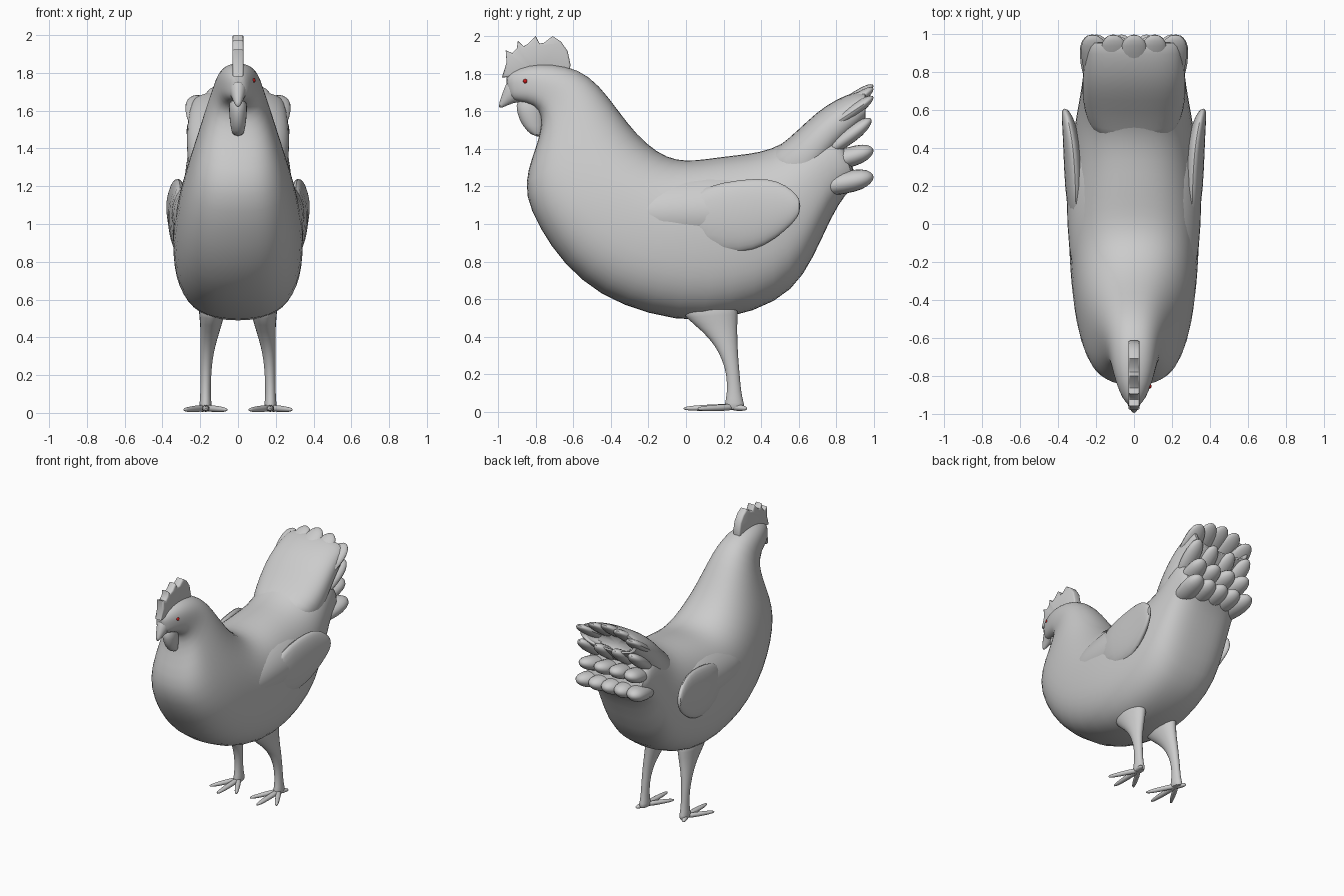
import bpy, bmesh, math
from mathutils import Vector

TAU = math.tau


def finish(name, bm, mirror=False, subsurf=1, angle=60):
    bmesh.ops.recalc_face_normals(bm, faces=bm.faces)
    mesh = bpy.data.meshes.new(name)
    bm.to_mesh(mesh)
    bm.free()
    ob = bpy.data.objects.new(name, mesh)
    bpy.context.collection.objects.link(ob)
    if mirror:
        ob.modifiers.new("Mirror", 'MIRROR')
    if subsurf:
        m = ob.modifiers.new("Smooth", 'SUBSURF')
        m.levels = m.render_levels = subsurf
    bpy.ops.object.select_all(action='DESELECT')
    bpy.context.view_layer.objects.active = ob
    ob.select_set(True)
    bpy.ops.object.shade_smooth_by_angle(angle=math.radians(angle))
    return ob


def loft(bm, rings, sides=24, top=2.0, bottom=2.0):
    """Skin rings given as (top y, top z, bottom y, bottom z, half width, centre x)."""
    prev = None
    for i, r in enumerate(rings):
        ty, tz, by, bz, w = r[:5]
        cx = r[5] if len(r) > 5 else 0
        loop = []
        for k in range(sides):
            c, s = math.cos(TAU * k / sides), math.sin(TAU * k / sides)
            n = top if s > 0 else bottom
            u = math.copysign(abs(c) ** (2 / n), c)
            v = math.copysign(abs(s) ** (2 / n), s)
            loop.append(bm.verts.new((cx + w * u,
                                      (ty + by) / 2 + v * (ty - by) / 2,
                                      (tz + bz) / 2 + v * (tz - bz) / 2)))
        if prev:
            for k in range(sides):
                j = (k + 1) % sides
                bm.faces.new((prev[k], prev[j], loop[j], loop[k]))
        if i in (0, len(rings) - 1):
            bm.faces.new(loop)
        prev = loop


def spike(bm, a, b, w, h, profile, sides=10):
    """Tapered round-section spike from a to b, running roughly along y."""
    a, b = Vector(a), Vector(b)
    rings = []
    for f, s in profile:
        p = a.lerp(b, f)
        rings.append((p.y, p.z + h * s, p.y, p.z - h * s, w * s, p.x))
    loft(bm, rings, sides)


# body with neck and head
bm = bmesh.new()
loft(bm, [
    (-.965, 1.79, -.945, 1.68, .03),
    (-.925, 1.815, -.92, 1.655, .06),
    (-.84, 1.85, -.85, 1.645, .093),
    (-.71, 1.855, -.775, 1.61, .12),
    (-.57, 1.825, -.765, 1.53, .135),
    (-.46, 1.74, -.79, 1.43, .17),
    (-.36, 1.605, -.845, 1.29, .215),
    (-.26, 1.475, -.86, 1.15, .26),
    (-.15, 1.38, -.785, .98, .30),
    (-.05, 1.34, -.655, .785, .325),
    (.05, 1.34, -.46, .615, .34),
    (.15, 1.355, -.2, .515, .35),
    (.27, 1.37, .08, .468, .345),
    (.4, 1.385, .37, .53, .33),
    (.51, 1.425, .57, .64, .312),
    (.6, 1.49, .68, .82, .292),
    (.69, 1.55, .77, 1.03, .277),
    (.76, 1.54, .85, 1.165, .268),
    (.83, 1.46, .91, 1.20, .25),
    (.845, 1.40, .915, 1.24, .18),
], top=2.3, bottom=2.7)
finish("body", bm)

# beak
bm = bmesh.new()
loft(bm, [(-.85, 1.80, -.80, 1.64, .075), (-.945, 1.785, -.89, 1.65, .05),
          (-.968, 1.725, -.94, 1.635, .034), (-1.0, 1.63, -.995, 1.61, .01)], 12)
finish("beak", bm)

# comb with rounded points
outline = [(-.98, 1.78), (-.955, 1.86), (-.96, 1.925), (-.925, 1.91), (-.90, 1.935),
           (-.895, 1.975), (-.865, 1.945), (-.84, 1.96), (-.80, 2.0), (-.78, 1.96),
           (-.755, 1.965), (-.71, 2.0), (-.665, 1.97), (-.63, 1.92), (-.615, 1.85),
           (-.62, 1.80), (-.80, 1.79)]
bm = bmesh.new()
face = bm.faces.new([bm.verts.new((-.03, y, z)) for y, z in outline])
new = bmesh.ops.extrude_face_region(bm, geom=[face])["geom"]
bmesh.ops.translate(bm, vec=(.06, 0, 0), verts=[v for v in new if isinstance(v, bmesh.types.BMVert)])
rim = [e for e in bm.edges if abs(e.verts[0].co.x - e.verts[1].co.x) < 1e-4]
bmesh.ops.bevel(bm, geom=rim, offset=.01, segments=2, profile=.5, affect='EDGES')
finish("comb", bm, subsurf=0, angle=50)

# wattle under the beak
bm = bmesh.new()
loft(bm, [(-.76, 1.68, -.91, 1.67, .05), (-.755, 1.59, -.905, 1.595, .05),
          (-.75, 1.52, -.875, 1.52, .042), (-.76, 1.46, -.815, 1.465, .03)], 12)
finish("wattle", bm)

# eye, seen on the right side only
red = bpy.data.materials.new("red")
red.diffuse_color = (.6, .01, .01, 1)
bm = bmesh.new()
bmesh.ops.create_uvsphere(bm, u_segments=12, v_segments=8, radius=.012)
bmesh.ops.translate(bm, vec=(.081, -.855, 1.76), verts=bm.verts)
finish("eye", bm, subsurf=0).data.materials.append(red)

# shoulder plumage that blends the wings into the back
bm = bmesh.new()
loft(bm, [(-.48, 1.18, -.46, .93, .26), (-.25, 1.28, -.25, .82, .335),
          (0, 1.325, 0, .78, .358), (.25, 1.33, .25, .79, .36),
          (.40, 1.30, .39, .83, .345), (.5, 1.25, .48, .93, .28)])
finish("shoulder_plumage", bm)

# free wing tips
bm = bmesh.new()
loft(bm, [
    (0, 1.17, .03, .90, .04, .305),
    (.2, 1.23, .2, .83, .058, .308),
    (.38, 1.25, .36, .85, .055, .318),
    (.49, 1.235, .48, .92, .042, .335),
    (.57, 1.18, .57, 1.0, .03, .352),
    (.61, 1.13, .61, 1.06, .012, .366)], 16)
finish("wing", bm, mirror=True)

# upper tail with a hollow rear
bm = bmesh.new()
loft(bm, [
    (.36, 1.33, .56, 1.1, .2),
    (.5, 1.415, .64, 1.15, .255),
    (.6, 1.505, .7, 1.22, .272),
    (.7, 1.60, .76, 1.31, .275),
    (.8, 1.665, .83, 1.40, .268),
    (.9, 1.705, .91, 1.48, .258),
    (.965, 1.715, .965, 1.54, .25),
    (.955, 1.68, .955, 1.56, .205),
    (.84, 1.61, .85, 1.47, .16)], top=2.6, bottom=2.4)
finish("upper_tail", bm)

# tail feather tips, upper fan and lower tufts
plume = [(0, .5), (.3, 1), (.7, 1), (.9, .75), (1, .2)]
bm = bmesh.new()
for x in (-.19, -.095, 0, .095, .19):
    z = 1.735 - 1.7 * x * x
    spike(bm, (x * .9, .70, z - .20), (x * 1.15, 1.0, z), .085, .045, plume)
for x in (-.2, -.07, .07, .2):
    spike(bm, (x * .95, .72, 1.37), (x * 1.1, .99, 1.55), .07, .055, plume)
finish("upper_tail_feathers", bm)

bm = bmesh.new()
for x in (-.2, -.1, 0, .1, .2):
    spike(bm, (x * .9, .68, 1.19), (x * 1.12, 1.0, 1.25), .085, .065, plume)
for x in (-.18, -.06, .06, .18):
    spike(bm, (x * .9, .70, 1.31), (x * 1.1, 1.0, 1.39), .08, .06, plume)
finish("lower_tail_feathers", bm)

# legs, from thigh to heel
bm = bmesh.new()
loft(bm, [
    (.29, .62, -.06, .58, .085, .135),
    (.28, .52, -.01, .50, .068, .138),
    (.276, .43, .085, .43, .052, .148),
    (.277, .35, .155, .35, .040, .160),
    (.28, .28, .19, .28, .033, .167),
    (.287, .2, .216, .2, .029, .170),
    (.295, .1, .218, .1, .028, .172),
    (.31, .045, .205, .045, .034, .172),
    (.32, .006, .20, .006, .034, .172)], 12)
finish("leg", bm, mirror=True)

# toes
toe = [(0, .9), (.3, 1), (.7, .85), (.92, .6), (1, .25)]
bm = bmesh.new()
for tip in ((.17, -.015, .018), (.06, .06, .016), (.285, .06, .016)):
    spike(bm, (.172, .26, .026), tip, .024, .02, toe, 8)
spike(bm, (.175, .24, .026), (.20, .325, .018), .024, .02, toe, 8)
finish("toes", bm, mirror=True)
